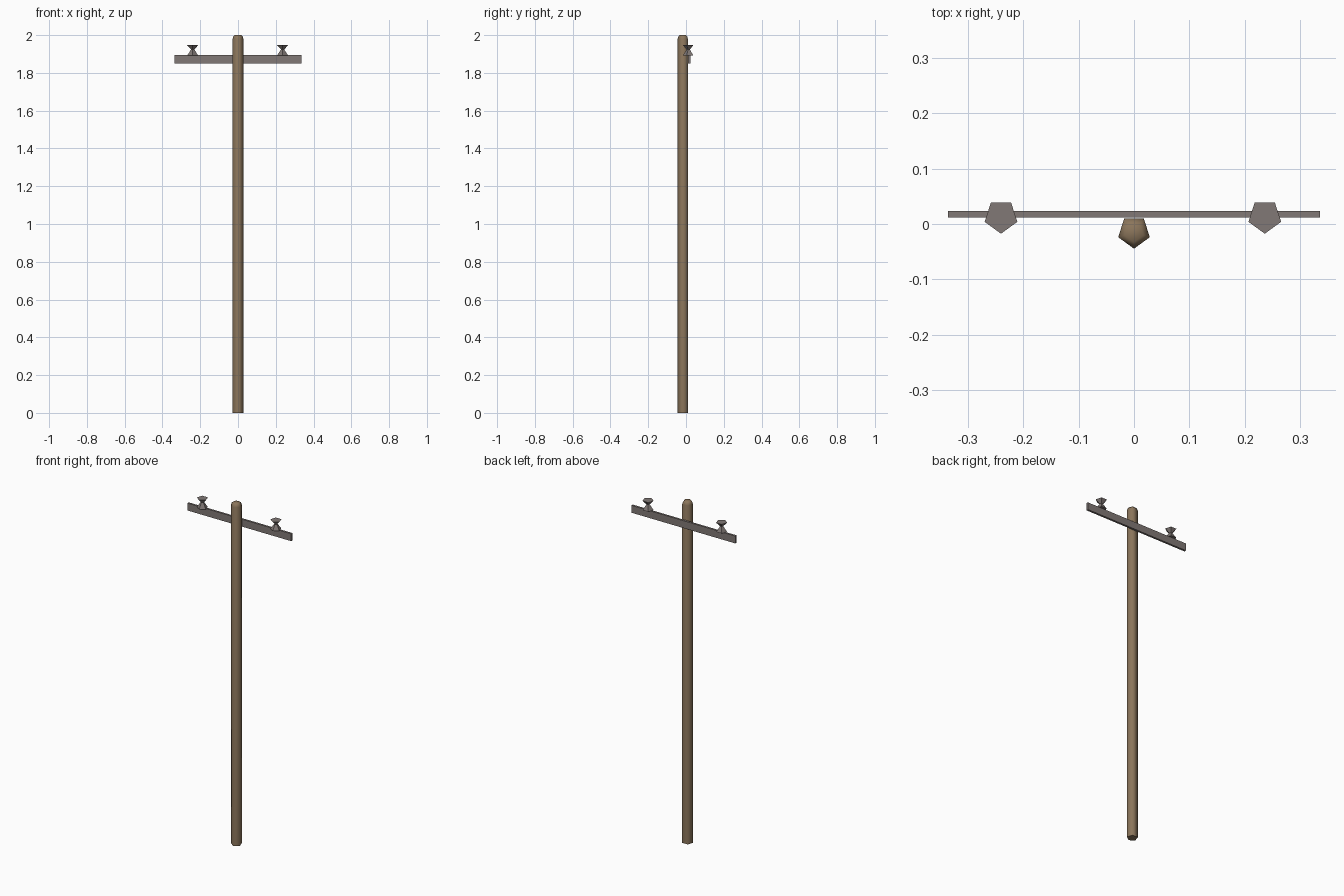
import bpy, bmesh, math

if "Cube" in bpy.data.objects:
    bpy.data.objects.remove(bpy.data.objects["Cube"])


def material(name, rgb):
    m = bpy.data.materials.new(name)
    m.diffuse_color = (*rgb, 1)
    m.use_nodes = True
    m.node_tree.nodes["Principled BSDF"].inputs["Base Color"].default_value = m.diffuse_color
    return m


wood = material("brown wood", (0.26, 0.18, 0.105))
metal = material("warm grey", (0.22, 0.19, 0.18))
SIDES = 5


def lathe(name, x, y, profile, mat):
    """Five-sided turned part with a corner facing -y; profile is (radius, z)."""
    bm = bmesh.new()
    rings = []
    for r, z in profile:
        angles = [-math.pi / 2 + i * math.tau / SIDES for i in range(SIDES)]
        rings.append([bm.verts.new((x + r * math.cos(a), y + r * math.sin(a), z))
                      for a in angles])
    for a, b in zip(rings, rings[1:]):
        for i in range(SIDES):
            j = (i + 1) % SIDES
            bm.faces.new((a[i], a[j], b[j], b[i]))
    bm.faces.new(rings[0][::-1])
    bm.faces.new(rings[-1])
    return finish(name, bm, mat)


def finish(name, bm, mat):
    me = bpy.data.meshes.new(name)
    bm.to_mesh(me)
    bm.free()
    me.materials.append(mat)
    ob = bpy.data.objects.new(name, me)
    bpy.context.collection.objects.link(ob)
    return ob


# Pole with a softened top
pole = lathe("pole", 0, -0.0145,
             [(0.030, 0), (0.030, 1.98), (0.026, 1.993), (0.018, 2.0)], wood)
bpy.context.view_layer.objects.active = pole
pole.select_set(True)
bpy.ops.object.shade_smooth_by_angle(angle=math.radians(80))

# Crossarm fixed behind the pole
bm = bmesh.new()
bmesh.ops.create_cube(bm, size=1)
bmesh.ops.scale(bm, vec=(0.672, 0.012, 0.043), verts=bm.verts)
bmesh.ops.translate(bm, vec=(0, 0.0175, 1.872), verts=bm.verts)
finish("crossarm", bm, metal)

# Hourglass insulators standing on the crossarm
for side, x in (("left", -0.24), ("right", 0.236)):
    lathe(side + "_insulator", x, 0.0135,
          [(0.030, 1.893), (0.009, 1.924), (0.031, 1.947)], metal)
